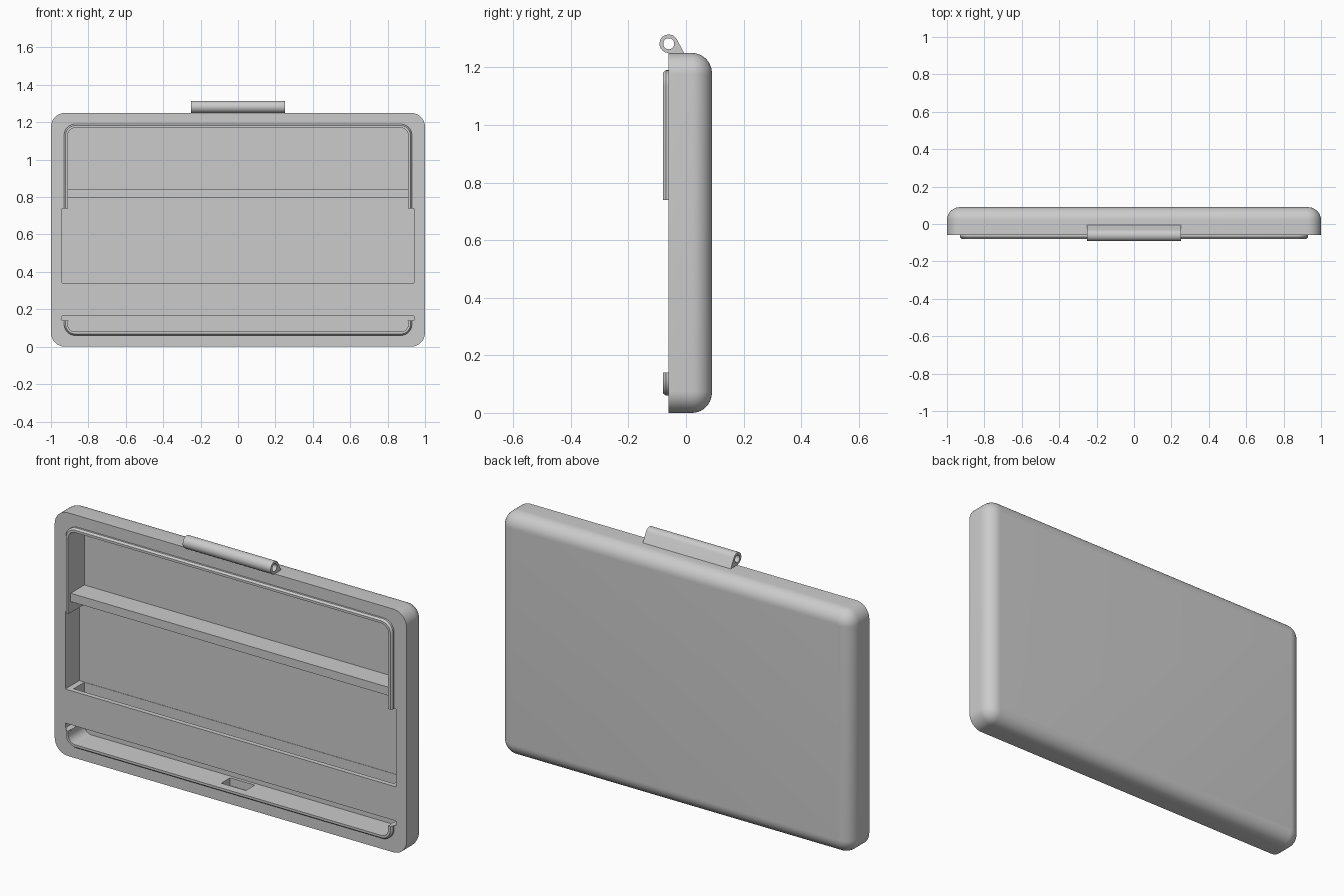
import bpy, bmesh, math

if "Cube" in bpy.data.objects:
    bpy.data.objects.remove(bpy.data.objects["Cube"], do_unlink=True)

gray = bpy.data.materials.new("light gray plastic")
gray.use_nodes = True
COLOR = (0.6, 0.6, 0.6, 1)
gray.diffuse_color = COLOR
gray.node_tree.nodes["Principled BSDF"].inputs["Base Color"].default_value = COLOR

FRONT, FLOOR = -0.06, 0.052      # front face and pocket floor depths
INNER = 0.91                     # half width of the pocket


def arc(cx, cz, r, start, end, n=10):
    return [(cx + r * math.cos(a), cz + r * math.sin(a))
            for a in (math.radians(start + (end - start) * i / n) for i in range(n + 1))]


def rounded_rect(hw, z0, z1, r):
    return (arc(hw - r, z1 - r, r, 0, 90) + arc(r - hw, z1 - r, r, 90, 180)
            + arc(r - hw, z0 + r, r, 180, 270) + arc(hw - r, z0 + r, r, 270, 360))


def loft(name, loops, wrap=False):
    """Skin equal-length loops of 3D points; wrap joins the last loop to the first."""
    bm = bmesh.new()
    rings = [[bm.verts.new(p) for p in loop] for loop in loops]
    pairs = list(zip(rings, rings[1:])) + ([(rings[-1], rings[0])] if wrap else [])
    n = len(rings[0])
    for a, b in pairs:
        for i in range(n):
            j = (i + 1) % n
            bm.faces.new((a[i], a[j], b[j], b[i]))
    if not wrap:
        bm.faces.new(rings[0])
        bm.faces.new(rings[-1])
    bmesh.ops.recalc_face_normals(bm, faces=bm.faces)
    mesh = bpy.data.meshes.new(name)
    bm.to_mesh(mesh)
    bm.free()
    mesh.materials.append(gray)
    obj = bpy.data.objects.new(name, mesh)
    bpy.context.collection.objects.link(obj)
    return obj


def prism_y(name, outline, y0, y1):
    return loft(name, [[(x, y, z) for x, z in outline] for y in (y0, y1)])


def prism_x(name, outline, hw):
    return loft(name, [[(x, y, z) for y, z in outline] for x in (-hw, hw)])


def box(name, hw, y0, y1, z0, z1):
    return prism_x(name, [(y0, z0), (y1, z0), (y1, z1), (y0, z1)], hw)


def select(obj):
    bpy.ops.object.select_all(action='DESELECT')
    obj.select_set(True)
    bpy.context.view_layer.objects.active = obj


def carve(obj, cutter):
    cutter.hide_render = True
    select(obj)
    mod = obj.modifiers.new("cut", 'BOOLEAN')
    mod.operation, mod.solver, mod.object = 'DIFFERENCE', 'EXACT', cutter
    bpy.ops.object.modifier_apply(modifier=mod.name)
    bpy.data.objects.remove(cutter, do_unlink=True)


def smooth(obj):
    select(obj)
    bpy.ops.object.shade_smooth_by_angle(angle=math.radians(30))


# Case: rounded slab with a filleted back edge
fillet, back = 0.07, 0.09
sections = [(0, FRONT)]
for i in range(11):
    a = math.pi / 2 * i / 10
    sections.append((fillet * (1 - math.cos(a)), back - fillet + fillet * math.sin(a)))
case = loft("case_shell", [
    [(x, y, z) for x, z in rounded_rect(1 - d, d, 1.25 - d, 0.075 - d)] for d, y in sections])

# Pocket behind the front strap, then its openings
pocket = rounded_rect(INNER, 0.08, 1.17, 0.04)
carve(case, prism_y("pocket_cutter", pocket, -0.035, FLOOR))
carve(case, prism_y("upper_opening_cutter", rounded_rect(INNER, 0.345, 1.17, 0.04), -0.1, 0.02))
carve(case, box("wide_opening_cutter", 0.94, -0.1, FLOOR + 0.002, 0.34, 0.74))
carve(case, prism_y("slot_cutter", rounded_rect(INNER, 0.08, 0.1645, 0.04), -0.1, 0.02))
carve(case, box("slot_notch_cutter", 0.94, -0.1, FLOOR - 0.002, 0.14, 0.165))
carve(case, box("port_cutter", 0.07, -0.036, 0.036, 0.04, 0.1))
smooth(case)

# Shelf across the pocket
box("cross_shelf", INNER + 0.005, FRONT + 0.001, FLOOR + 0.004, 0.797, 0.84)


# Raised lips that frame the top and bottom of the pocket
def lip(name, edge, end, sign):
    profile = [(0, FRONT + 0.004), (0, -0.08), (0.012, -0.08), (0.02, -0.07), (0.02, FRONT + 0.004)]
    loops = []
    for d, y in profile:
        hw, r = INNER + d, 0.04 + d
        top = edge + sign * d
        corner = arc(hw - r, 0, r, 0, 90)
        half = [(hw, end)] + [(x, top + sign * (z - r)) for x, z in corner]
        path = half + [(-x, z) for x, z in reversed(half)]
        loops.append([(x, y, z) for x, z in path])
    # transpose to cross-sections along the path
    obj = loft(name, [list(section) for section in zip(*loops)])
    smooth(obj)


lip("upper_lip", 1.17, 0.74, 1)
lip("lower_lip", 0.08, 0.14, -1)

# Hinge barrel with its wedge foot and pin hole
cy, cz, radius = FRONT, 1.282, 0.032
outline = arc(cy, cz, radius, 28, 250, 28) + [(FRONT, 1.249), (-0.006, 1.249)]
hinge = prism_x("hinge_barrel", outline, 0.25)
carve(hinge, prism_x("pin_hole_cutter", arc(cy, cz, 0.019, 0, 345, 23), 0.3))
smooth(hinge)
bpy.ops.object.select_all(action='DESELECT')
